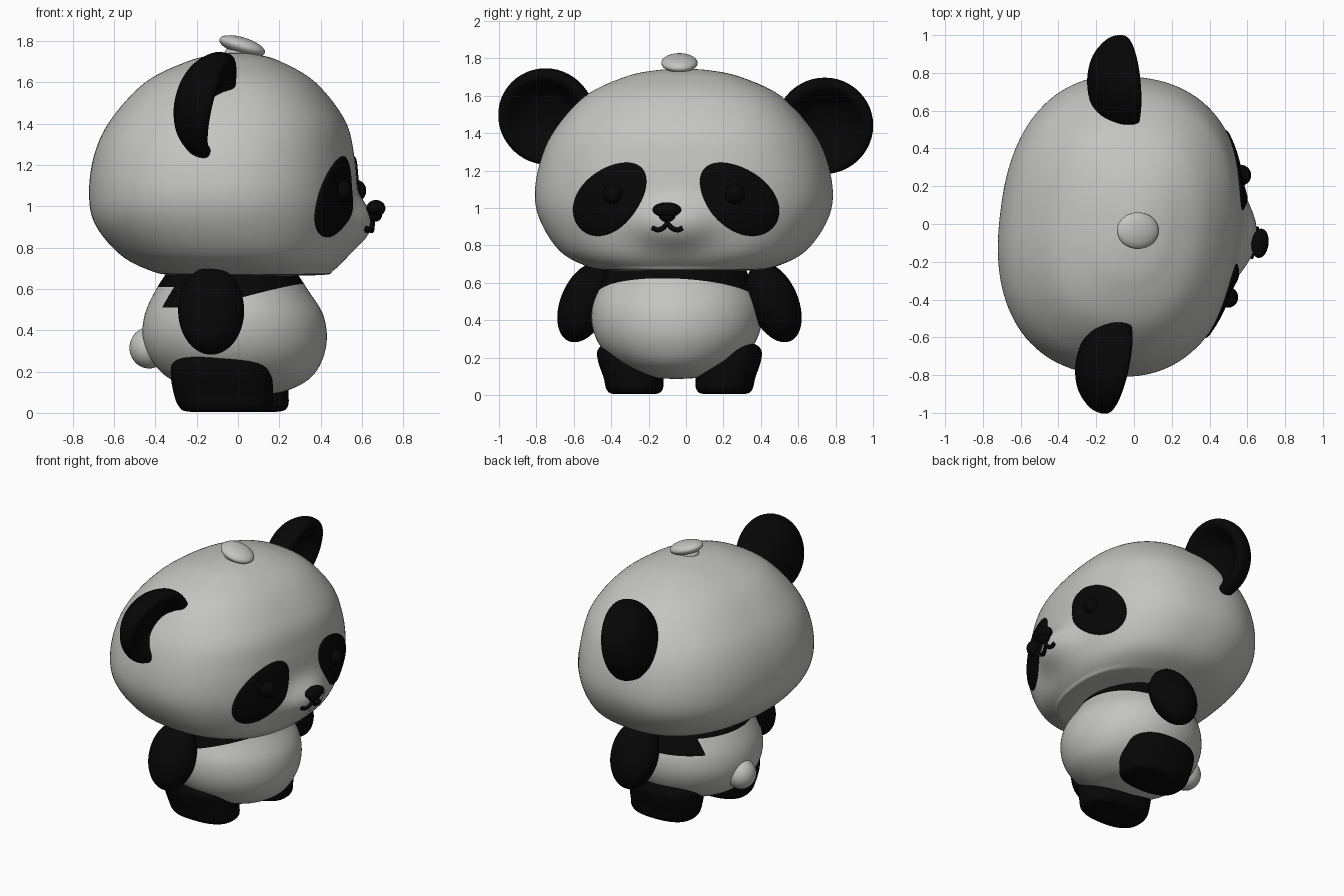
import bpy, bmesh, math
from math import sin, cos, pi, radians
from mathutils import Matrix, Vector
from mathutils.bvhtree import BVHTree

if "Cube" in bpy.data.objects:
    bpy.data.objects.remove(bpy.data.objects["Cube"])


def material(name, rgb):
    m = bpy.data.materials.new(name)
    m.use_nodes = True
    m.diffuse_color = (*rgb, 1)
    m.node_tree.nodes["Principled BSDF"].inputs["Base Color"].default_value = (*rgb, 1)
    return m


WHITE = material("soft white", (0.55, 0.55, 0.54))
BLACK = material("black", (0.002, 0.002, 0.002))
HEAD_TURN = radians(-7)


def finish(name, bm, mats, turn=0.0):
    bmesh.ops.recalc_face_normals(bm, faces=bm.faces)
    for f in bm.faces:
        f.smooth = True
    me = bpy.data.meshes.new(name)
    bm.to_mesh(me)
    bm.free()
    for m in mats:
        me.materials.append(m)
    ob = bpy.data.objects.new(name, me)
    bpy.context.collection.objects.link(ob)
    ob.rotation_euler.z = turn
    return ob


def smooth_rows(rows, steps):
    """Catmull-Rom through rows of numbers."""
    rows = [Vector(r) for r in rows]
    out = []
    for i in range(len(rows) - 1):
        a, b, c, d = rows[max(i - 1, 0)], rows[i], rows[i + 1], rows[min(i + 2, len(rows) - 1)]
        for k in range(steps):
            t = k / steps
            out.append(0.5 * (2 * b + (c - a) * t + (2 * a - 5 * b + 4 * c - d) * t * t
                              + (3 * b - a - 3 * c + d) * t ** 3))
    return out + [rows[-1]]


def skin(bm, rings):
    for lo, hi in zip(rings, rings[1:]):
        for i in range(len(lo)):
            j = (i + 1) % len(lo)
            bm.faces.new((lo[i], lo[j], hi[j], hi[i]))
    bm.faces.new(rings[0][::-1])
    bm.faces.new(rings[-1])


def loft(rows, n=64, steps=6, power=2.0):
    """Rows are z, centre x, centre y, half depth, half width."""
    bm = bmesh.new()
    rings = []
    for z, cx, cy, rx, ry in smooth_rows(rows, steps):
        ring = []
        for i in range(n):
            c, s = cos(2 * pi * i / n), sin(2 * pi * i / n)
            k = (abs(c) ** power + abs(s) ** power) ** (-1 / power)
            ring.append(bm.verts.new((cx + max(rx, 0.002) * c * k, cy + max(ry, 0.002) * s * k, z)))
        rings.append(ring)
    skin(bm, rings)
    return bm


def ellipsoid(name, centre, radii, mat, rot=Matrix(), turn=0.0):
    bm = bmesh.new()
    bmesh.ops.create_uvsphere(bm, u_segments=40, v_segments=24, radius=1)
    bm.transform(Matrix.Translation(centre) @ rot @ Matrix.Diagonal((*radii, 1)))
    return finish(name, bm, [mat], turn)


# Head, with the muzzle swelling out of the face
rows = [(z, (front + back) / 2, -0.02, (front - back) / 2, w) for z, back, front, w in (
    (0.665, 0.04, 0.06, 0.01), (0.667, -0.3, 0.4, 0.38), (0.69, -0.42, 0.46, 0.51),
    (0.765, -0.56, 0.52, 0.65), (0.91, -0.68, 0.56, 0.755), (1.06, -0.71, 0.57, 0.795),
    (1.25, -0.685, 0.555, 0.765), (1.42, -0.605, 0.51, 0.685), (1.6, -0.44, 0.37, 0.52),
    (1.7, -0.24, 0.205, 0.31), (1.735, -0.1, 0.09, 0.15), (1.745, -0.01, 0.01, 0.01))]
bm = loft(rows, n=128, steps=7, power=2.35)
for v in bm.verts:
    if v.co.x > 0.2:
        reach = math.hypot(v.co.y / 0.2, (v.co.z - 0.91) / 0.125)
        v.co.x += 0.09 * math.exp(-reach ** 2.6)
bm.normal_update()
face_tree = BVHTree.FromBMesh(bm)
finish("head", bm, [WHITE], HEAD_TURN)


def on_face(y, z, lift=0.0):
    hit = face_tree.ray_cast(Vector((2, y, z)), Vector((-1, 0, 0)))
    return hit[0] + hit[1] * lift


# Eye patches laid on the face, each with a round eye
for side, s in (("left", 1), ("right", -1)):
    bm = bmesh.new()
    rings = []
    for f, lift in ((1, -0.01), (1, 0.005), (0.95, 0.009), (0.75, 0.009), (0.5, 0.009),
                    (0.25, 0.009), (0.02, 0.009)):
        ring = []
        for i in range(48):
            a = 2 * pi * i / 48
            u, w = 0.235 * f * cos(a), 0.155 * f * sin(a) * (1 + 0.12 * cos(a))
            t = radians(-42)
            y = u * cos(t) - w * sin(t)
            z = u * sin(t) + w * cos(t)
            ring.append(bm.verts.new(on_face(s * (0.342 + y), 1.053 + z, lift)))
        rings.append(ring)
    skin(bm, rings)
    finish(side + "_eye_patch", bm, [BLACK], HEAD_TURN)
    ellipsoid(side + "_eye", on_face(s * 0.325, 1.075), (0.055, 0.055, 0.055), BLACK, turn=HEAD_TURN)

# Nose and mouth
ellipsoid("nose", (0.675, -0.02, 0.99), (0.045, 0.078, 0.04), BLACK, turn=HEAD_TURN)
ellipsoid("nose_tip", (0.67, -0.02, 0.96), (0.035, 0.045, 0.035), BLACK, turn=HEAD_TURN)


def face_line(name, pts):
    cu = bpy.data.curves.new(name, "CURVE")
    cu.dimensions = "3D"
    cu.bevel_depth = 0.013
    cu.use_fill_caps = True
    sp = cu.splines.new("POLY")
    path = smooth_rows(pts, 5)
    sp.points.add(len(path) - 1)
    for p, (y, z) in zip(sp.points, path):
        p.co = (*on_face(y - 0.02, z, 0.006), 1)
    cu.materials.append(BLACK)
    ob = bpy.data.objects.new(name, cu)
    ob.rotation_euler.z = HEAD_TURN
    bpy.context.collection.objects.link(ob)


face_line("lip_line", [(0, 0.97), (0, 0.94), (0, 0.915)])
for side, s in (("left", 1), ("right", -1)):
    face_line(side + "_mouth", [(0, 0.918), (s * 0.025, 0.893), (s * 0.055, 0.885), (s * 0.08, 0.895)])

# Cupped ears, turned from a profile of depth and radius
EAR = [(-0.13, 0.002), (-0.12, 0.09), (-0.08, 0.18), (-0.01, 0.245), (0.05, 0.262),
       (0.09, 0.25), (0.09, 0.21), (0.04, 0.165), (-0.01, 0.1), (-0.025, 0.002)]
for side, centre, yaw in (("left", (-0.11, 0.735, 1.45), 5), ("right", (-0.17, -0.735, 1.5), -12)):
    bm = bmesh.new()
    rings = [[bm.verts.new((x, r * cos(2 * pi * i / 48), r * sin(2 * pi * i / 48))) for i in range(48)]
             for x, r in smooth_rows(EAR, 4)]
    skin(bm, rings)
    bm.transform(Matrix.Translation(centre) @ Matrix.Rotation(radians(yaw), 4, "Z")
                 @ Matrix.Rotation(radians(13), 4, "Y"))
    finish(side + "_ear", bm, [BLACK])

# Tuft on the crown
ellipsoid("tuft", (0.02, -0.035, 1.775), (0.115, 0.097, 0.042), WHITE, Matrix.Rotation(radians(17), 4, "Y"))
ellipsoid("tuft_root", (0.02, -0.035, 1.74), (0.085, 0.07, 0.045), WHITE)

# Body with a black shoulder band, cut cleanly and open at the middle of the back
bm = loft([(0.085, 0.04, -0.05, 0.01, 0.01), (0.1, 0.04, -0.05, 0.17, 0.16), (0.16, 0.01, -0.05, 0.33, 0.3),
           (0.25, -0.005, -0.05, 0.41, 0.4), (0.36, -0.015, -0.05, 0.445, 0.45),
           (0.48, -0.02, -0.05, 0.43, 0.45), (0.6, -0.03, -0.05, 0.365, 0.4), (0.7, -0.03, -0.05, 0.3, 0.36)],
          n=96, steps=7)
BAND = Vector((-0.28, 0.05, 1))
for co, no in (((0, 0, 0.53), BAND), ((0, 0, 0.51), (0, 0, 1)), ((0, 0, 0.61), (0, 0, 1)),
               ((0, 0.25, 0), (0, 1, 0)), ((0, -0.3, 0), (0, 1, 0)), ((0, 0, 0), (1, 0, 0))):
    bmesh.ops.bisect_plane(bm, geom=bm.verts[:] + bm.edges[:] + bm.faces[:], plane_co=co, plane_no=no)
for f in bm.faces:
    x, y, z = c = f.calc_center_median()
    if x > 0:
        f.material_index = int(BAND.dot(c) > 0.53)
    else:
        f.material_index = int(z > 0.61 or (z > 0.51 and not -0.3 < y < 0.25))
finish("body", bm, [WHITE, BLACK])
ellipsoid("tail", (-0.43, 0.0, 0.315), (0.095, 0.1, 0.1), WHITE)

# Arms and legs
for side, s, arm_x, leg_x in (("left", 1, 0.07, 0.015), ("right", -1, -0.13, -0.06)):
    ellipsoid(side + "_arm", (arm_x, -0.035 + s * 0.505, 0.495), (0.16, 0.13, 0.225), BLACK,
              Matrix.Rotation(radians(s * 23), 4, "X"))
    leg = [(0.005, 0, 0.24, 0.01, 0.01), (0.006, 0, 0.24, 0.18, 0.115), (0.03, 0, 0.24, 0.225, 0.15),
           (0.09, -0.01, 0.245, 0.24, 0.16), (0.18, -0.02, 0.255, 0.245, 0.18),
           (0.24, -0.02, 0.255, 0.235, 0.182), (0.275, -0.02, 0.25, 0.17, 0.14), (0.285, -0.02, 0.25, 0.01, 0.01)]
    finish(side + "_leg", loft([(z, leg_x + x, -0.035 + s * y, rx, ry) for z, x, y, rx, ry in leg],
                               power=2.5), [BLACK])
